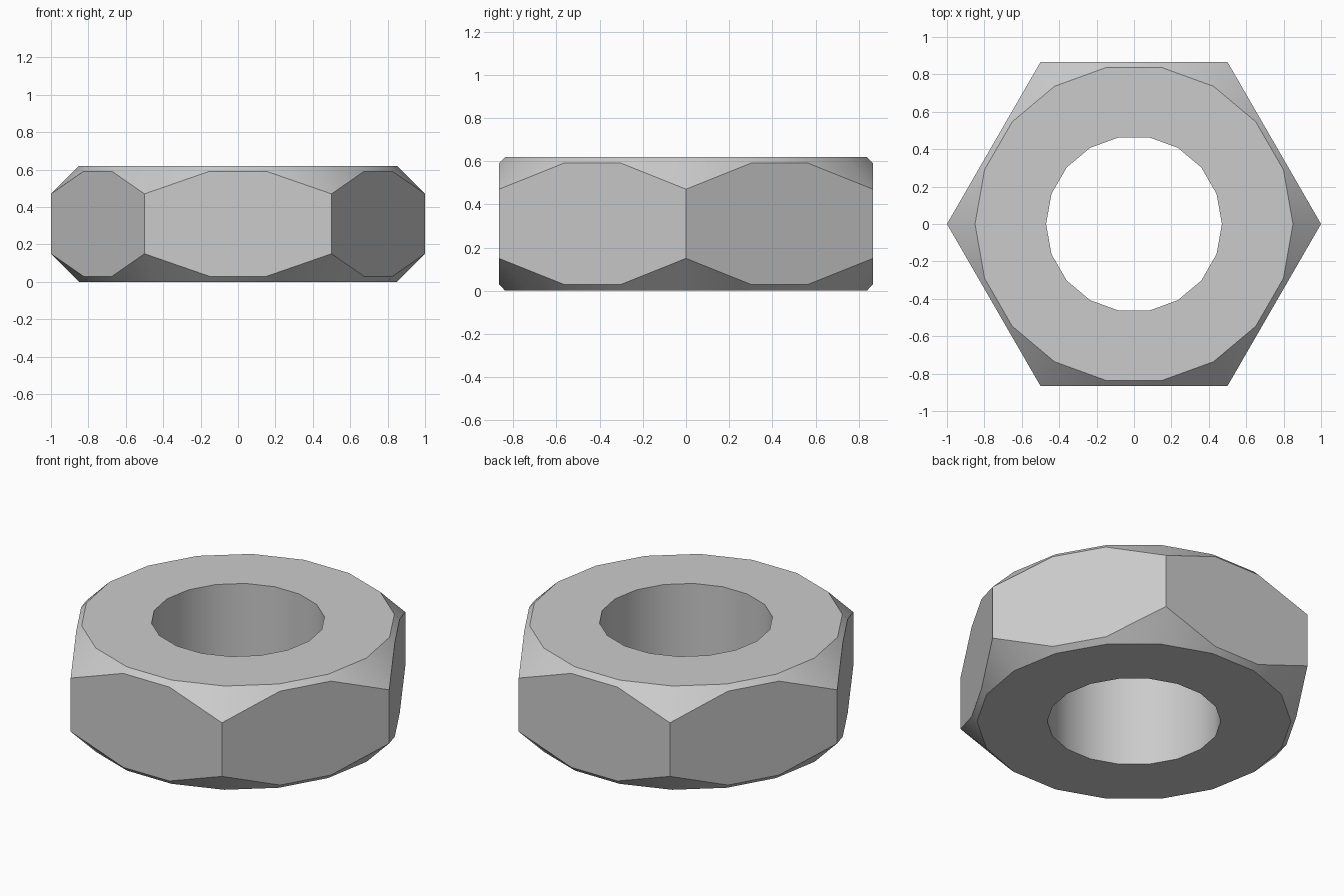
import bpy, bmesh
from math import radians, cos, sin

if "Cube" in bpy.data.objects:
    bpy.data.objects.remove(bpy.data.objects["Cube"])

SIDES, HEIGHT = 18, 0.62
BORE_R, FACE_R = 0.47, 0.85
APOTHEM = cos(radians(30))

# Half-profile of the nut at each angle, hex outline cut by a 45 degree cone
def profile(deg):
    hex_r = APOTHEM / cos(radians(deg % 60 - 30))
    drop = hex_r - FACE_R
    return [(BORE_R, 0), (FACE_R, 0), (hex_r, drop),
            (hex_r, HEIGHT - drop), (FACE_R, HEIGHT), (BORE_R, HEIGHT)]

bm = bmesh.new()
columns = []
for i in range(SIDES):
    deg = i * 360 / SIDES
    a = radians(deg)
    columns.append([bm.verts.new((r * cos(a), r * sin(a), z)) for r, z in profile(deg)])

# Bridge neighbouring profiles into a closed ring
for i, a in enumerate(columns):
    b = columns[(i + 1) % SIDES]
    for j in range(len(a)):
        k = (j + 1) % len(a)
        bm.faces.new((a[j], b[j], b[k], a[k]))
bmesh.ops.recalc_face_normals(bm, faces=bm.faces)

mesh = bpy.data.meshes.new("hex_nut")
bm.to_mesh(mesh)
bm.free()
nut = bpy.data.objects.new("hex_nut", mesh)
bpy.context.collection.objects.link(nut)

# Smooth bore and chamfers, crisp hex edges
bpy.context.view_layer.objects.active = nut
nut.select_set(True)
bpy.ops.object.shade_smooth_by_angle(angle=radians(30))
